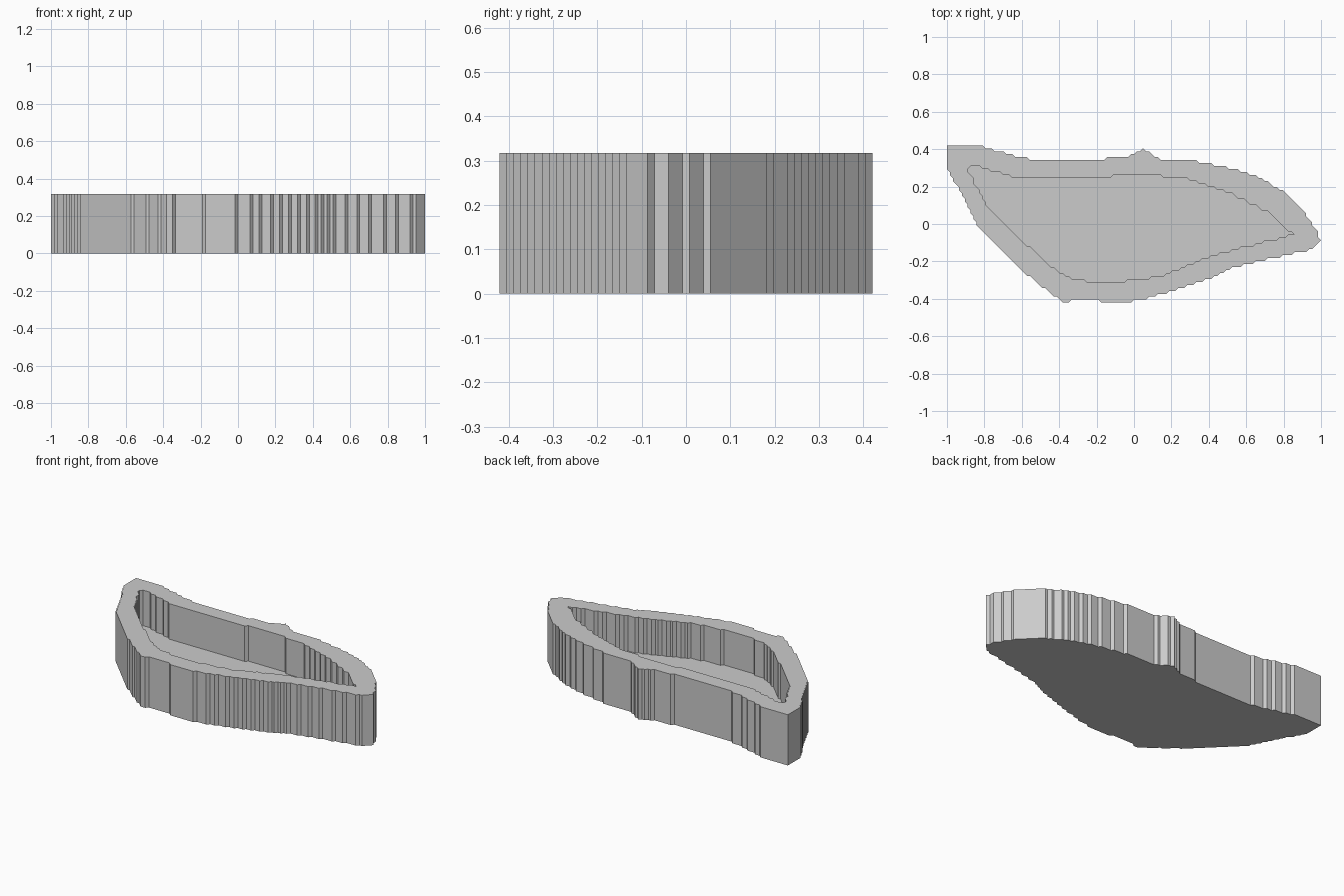
import bpy
import bmesh

if "Cube" in bpy.data.objects:
    bpy.data.objects.remove(bpy.data.objects["Cube"], do_unlink=True)

# Cells per unit: the outlines are traced on a fine square grid
CELLS = 63
HEIGHT = 20 / CELLS
FLOOR = 6 / CELLS

# Outlines seen from above, counter-clockwise from the left back corner
OUTER = [(-1, .42), (-1, .29), (-.96, .21), (-.82, -.02), (-.6, -.25),
         (-.38, -.42), (-.35, -.42), (-.33, -.4), (-.2, -.4), (-.18, -.42),
         (-.03, -.42), (.16, -.37), (.4, -.29), (.54, -.23), (.89, -.15),
         (.95, -.13), (1, -.09), (.96, 0), (.9, .07), (.81, .16),
         (.68, .24), (.54, .29), (.3, .34), (.14, .34), (.04, .4),
         (-.03, .36), (-.13, .36), (-.16, .34), (-.51, .34), (-.62, .36),
         (-.83, .42)]
INNER = [(-.89, .3), (-.84, .2), (-.77, .09), (-.66, -.02), (-.48, -.2),
         (-.4, -.26), (-.31, -.29), (-.21, -.31), (-.1, -.31), (.14, -.27),
         (.38, -.19), (.54, -.14), (.85, -.05), (.81, -.02), (.73, .05),
         (.51, .16), (.27, .25), (.03, .26), (-.26, .25), (-.28, .24),
         (-.45, .24), (-.48, .25), (-.63, .25), (-.84, .31), (-.88, .31)]


def stepped(outline):
    """Trace the outline cell by cell and keep only the turning points."""
    snapped = [(round(x * CELLS), int(y * CELLS // 1)) for x, y in outline]
    cells = []
    for (ax, ay), (bx, by) in zip(snapped, snapped[1:] + snapped[:1]):
        steps = max(abs(bx - ax), abs(by - ay))
        for i in range(steps):
            cells.append((round(ax + (bx - ax) * i / steps),
                          round(ay + (by - ay) * i / steps)))
    corners = []
    for i, (x, y) in enumerate(cells):
        px, py = cells[i - 1]
        nx, ny = cells[(i + 1) % len(cells)]
        if (x - px, y - py) != (nx - x, ny - y):
            corners.append((x / CELLS, (y + .5) / CELLS))
    return corners


def add_ring(bm, corners, z):
    return [bm.verts.new((x, y, z)) for x, y in corners]


def add_wall(bm, low, high):
    for i in range(len(low)):
        bm.faces.new((low[i - 1], low[i], high[i], high[i - 1]))


def ring_edges(bm, ring):
    return [bm.edges.get((ring[i - 1], ring[i])) for i in range(len(ring))]


# Material
grey = bpy.data.materials.new("plain grey")
grey.use_nodes = True
colour = (.6, .6, .6, 1)
grey.diffuse_color = colour
grey.node_tree.nodes["Principled BSDF"].inputs["Base Color"].default_value = colour

bm = bmesh.new()
outer, inner = stepped(OUTER), stepped(INNER)

# Outside wall and underside
base = add_ring(bm, outer, 0)
rim_outside = add_ring(bm, outer, HEIGHT)
add_wall(bm, base, rim_outside)
bm.faces.new(base[::-1])

# Recess wall and floor
floor = add_ring(bm, inner, FLOOR)
rim_inside = add_ring(bm, inner, HEIGHT)
add_wall(bm, rim_inside, floor)
bm.faces.new(floor)

# Flat rim between the two outlines
bmesh.ops.triangle_fill(
    bm, use_beauty=True, use_dissolve=False,
    edges=ring_edges(bm, rim_outside) + ring_edges(bm, rim_inside))
bmesh.ops.recalc_face_normals(bm, faces=bm.faces[:])

mesh = bpy.data.meshes.new("tray")
bm.to_mesh(mesh)
bm.free()
mesh.materials.append(grey)
bpy.context.collection.objects.link(bpy.data.objects.new("tray", mesh))
